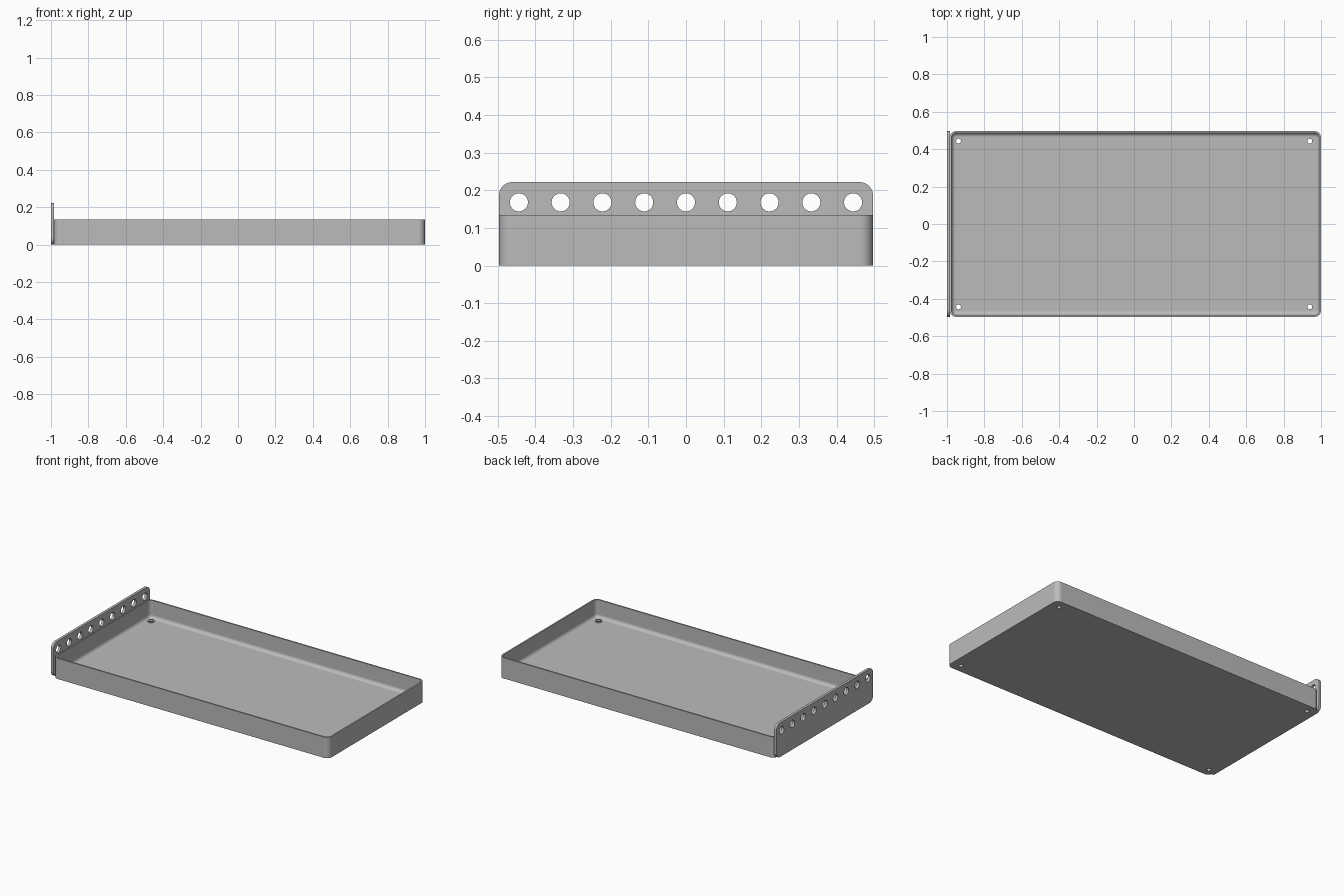
import bpy, bmesh
from math import sin, cos, pi
from mathutils import Matrix

cube = bpy.data.objects.get("Cube")
if cube:
    bpy.data.objects.remove(cube, do_unlink=True)

GREY = (0.5, 0.5, 0.5, 1)
mat = bpy.data.materials.new("plain grey")
mat.use_nodes = True
mat.diffuse_color = GREY
mat.node_tree.nodes["Principled BSDF"].inputs["Base Color"].default_value = GREY


def rounded_rect(half_w, half_h, r, steps=8):
    """Counter-clockwise outline of a rectangle with rounded corners."""
    pts = []
    for quarter, (sx, sy) in enumerate([(1, 1), (-1, 1), (-1, -1), (1, -1)]):
        for i in range(steps + 1):
            a = (quarter + i / steps) * pi / 2
            pts.append((sx * (half_w - r) + r * cos(a), sy * (half_h - r) + r * sin(a)))
    return pts


def circle(x, y, r, n=32):
    return [(x + r * cos(2 * pi * i / n), y + r * sin(2 * pi * i / n)) for i in range(n)]


def loft(bm, rings, closed=False):
    """Join matching outlines, each given as (points, height)."""
    loops = [[bm.verts.new((x, y, z)) for x, y in pts] for pts, z in rings]
    pairs = list(zip(loops, loops[1:]))
    if closed:
        pairs.append((loops[-1], loops[0]))
    for a, b in pairs:
        for i in range(len(a)):
            j = (i + 1) % len(a)
            bm.faces.new((a[i], a[j], b[j], b[i]))
    if not closed:
        bm.faces.new(loops[0][::-1])
        bm.faces.new(loops[-1])


def finish(name, bm, matrix=None):
    if matrix:
        bm.transform(matrix)
    bmesh.ops.recalc_face_normals(bm, faces=bm.faces)
    me = bpy.data.meshes.new(name)
    bm.to_mesh(me)
    bm.free()
    me.materials.append(mat)
    ob = bpy.data.objects.new(name, me)
    bpy.context.collection.objects.link(ob)
    return ob


def activate(ob):
    bpy.ops.object.select_all(action='DESELECT')
    ob.select_set(True)
    bpy.context.view_layer.objects.active = ob


def drill(ob, cutter):
    cutter.hide_render = True
    mod = ob.modifiers.new("holes", 'BOOLEAN')
    mod.operation = 'DIFFERENCE'
    mod.solver = 'EXACT'
    mod.object = cutter
    activate(ob)
    bpy.ops.object.modifier_apply(modifier=mod.name)
    bpy.data.objects.remove(cutter, do_unlink=True)


def smooth(ob):
    activate(ob)
    bpy.ops.object.shade_smooth_by_angle(angle=0.6)
    mod = ob.modifiers.new("flat panels", 'WEIGHTED_NORMAL')
    mod.keep_sharp = True


# Tray: outer wall, thin rim, and inner wall curving into the floor
LEFT, RIGHT, HALF_Y, HEIGHT = -0.985, 1.0, 0.497, 0.135
half_x, mid_x = (RIGHT - LEFT) / 2, (RIGHT + LEFT) / 2
CORNER, WALL, FLOOR, FILLET = 0.035, 0.01, 0.02, 0.022


def inset(d):
    return rounded_rect(half_x - d, HALF_Y - d, CORNER - d)


rings = [(inset(0), 0), (inset(0), HEIGHT), (inset(WALL), HEIGHT)]
for i in range(7):
    a = i / 6 * pi / 2
    rings.append((inset(WALL + FILLET * (1 - cos(a))), FLOOR + FILLET * (1 - sin(a))))
bm = bmesh.new()
loft(bm, rings)
tray = finish("tray", bm, Matrix.Translation((mid_x, 0, 0)))

# Screw holes through the floor, each with a low raised ring
spots = [(x, y) for x in (-0.938, 0.94) for y in (-0.443, 0.443)]
bm = bmesh.new()
for x, y in spots:
    loft(bm, [(circle(x, y, 0.013), -0.1), (circle(x, y, 0.013), 0.1)])
drill(tray, finish("screw_cutter", bm))
smooth(tray)

bm = bmesh.new()
for x, y in spots:
    inner, outer = circle(x, y, 0.013), circle(x, y, 0.021)
    loft(bm, [(inner, FLOOR - 0.002), (outer, FLOOR - 0.002),
              (outer, FLOOR + 0.006), (inner, FLOOR + 0.006)], closed=True)
smooth(finish("screw_rings", bm))

# Upright end plate with a row of round holes, drawn flat then stood up
PLATE_H = 0.222
upright = Matrix(((0, 0, 1, -1), (1, 0, 0, 0), (0, 1, 0, PLATE_H / 2), (0, 0, 0, 1)))
outline = rounded_rect(HALF_Y, PLATE_H / 2, 0.036)
bm = bmesh.new()
loft(bm, [(outline, 0), (outline, 0.017)])
plate = finish("end_plate", bm, upright)

bm = bmesh.new()
for i in range(9):
    hole = circle((i - 4) * 0.111, 0.168 - PLATE_H / 2, 0.024)
    loft(bm, [(hole, -0.05), (hole, 0.05)])
drill(plate, finish("plate_cutter", bm, upright))
smooth(plate)
